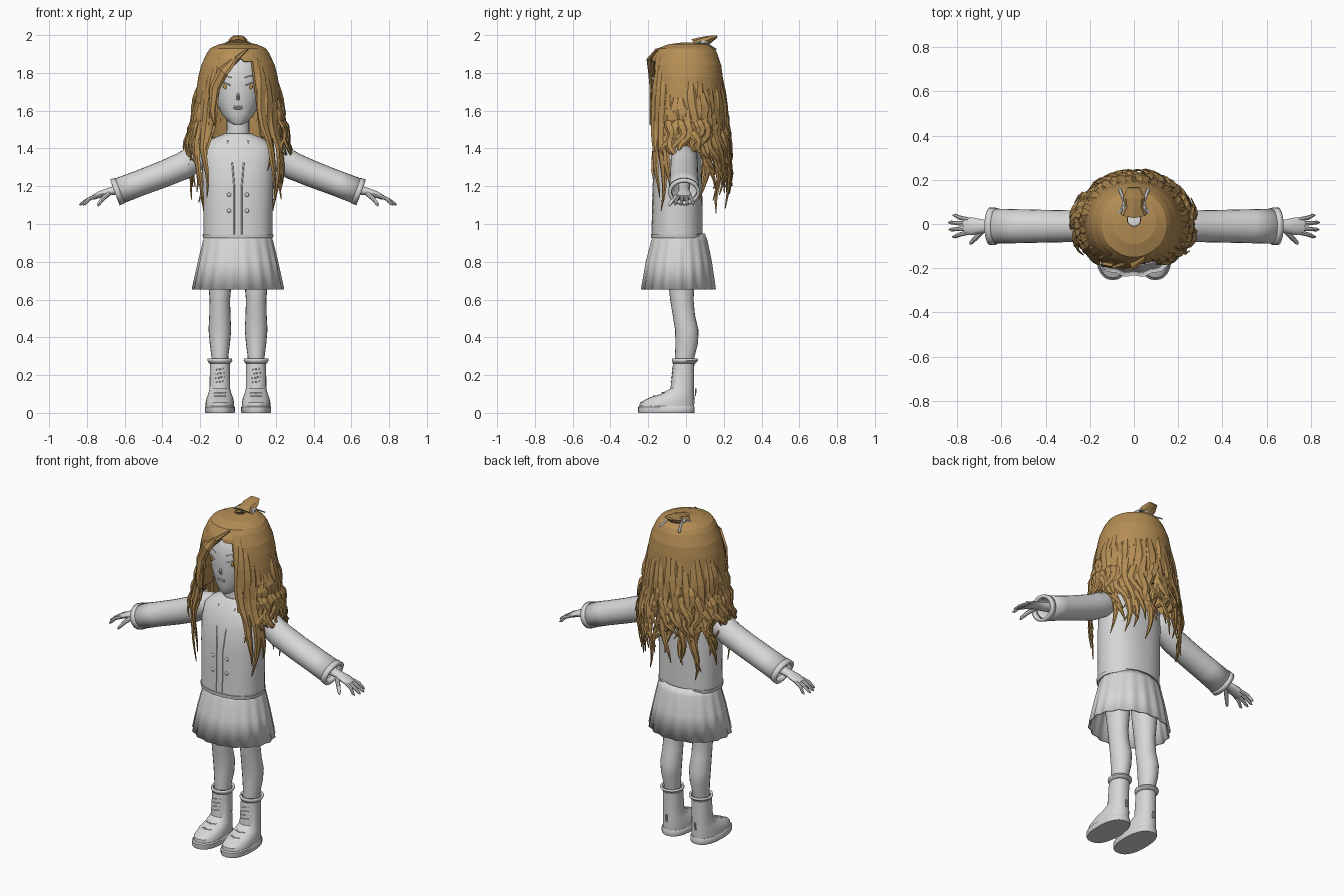
import bpy, bmesh, math, random
from mathutils import Vector

if "Cube" in bpy.data.objects:
    bpy.data.objects.remove(bpy.data.objects["Cube"])
random.seed(4)


def material(name, colour):
    m = bpy.data.materials.new(name)
    m.use_nodes = True
    m.diffuse_color = (*colour, 1)
    m.node_tree.nodes["Principled BSDF"].inputs["Base Color"].default_value = (*colour, 1)
    return m


GREY = material("plain grey", (.68, .68, .68))
HAIR = material("hair brown", (.46, .27, .09))
IRIS = material("iris amber", (.5, .27, .06))


def skin(name, rings, mat=GREY, smooth=True, caps=True, thick=0):
    """Bridge a list of equal rings of points into one object."""
    bm = bmesh.new()
    loops = [[bm.verts.new(p) for p in ring] for ring in rings]
    n = len(loops[0])
    for low, high in zip(loops, loops[1:]):
        for i in range(n):
            j = (i + 1) % n
            bm.faces.new((low[i], low[j], high[j], high[i]))
    if caps:
        bm.faces.new(loops[0])
        bm.faces.new(loops[-1])
    bmesh.ops.recalc_face_normals(bm, faces=bm.faces)
    mesh = bpy.data.meshes.new(name)
    bm.to_mesh(mesh)
    bm.free()
    mesh.materials.append(mat)
    if smooth:
        mesh.shade_smooth()
        mesh.set_sharp_from_angle(angle=math.radians(40))
    obj = bpy.data.objects.new(name, mesh)
    bpy.context.collection.objects.link(obj)
    if thick:
        mod = obj.modifiers.new("thickness", "SOLIDIFY")
        mod.thickness = thick
        mod.offset = -1
    return obj


def power(v, e):
    return math.copysign(abs(v) ** e, v)


def stack(name, rows, cx=0, n=32, square=2, folds=0, **kw):
    """Level rings; each row is z, half width, half depth, centre y."""
    rings = []
    for k, (z, rx, ry, cy) in enumerate(rows):
        ring = []
        for i in range(n):
            a = math.tau * i / n
            f = 1 + folds * k / (len(rows) - 1) * math.cos(18 * a)
            ring.append((cx + f * rx * power(math.cos(a), 2 / square),
                         cy + f * ry * power(math.sin(a), 2 / square), z))
        rings.append(ring)
    return skin(name, rings, **kw)


def sweep(name, path, side, n=12, **kw):
    """Ellipses along a path; each point is x, y, z, half side, half thickness."""
    pts = [Vector(p[:3]) for p in path]
    rings = []
    for i, p in enumerate(path):
        t = (pts[min(i + 1, len(pts) - 1)] - pts[max(i - 1, 0)]).normalized()
        u = Vector(side)
        u = (u - t * u.dot(t)).normalized()
        v = t.cross(u)
        angles = [math.tau * k / n for k in range(n)]
        rings.append([pts[i] + u * p[3] * math.cos(a) + v * p[4] * math.sin(a) for a in angles])
    return skin(name, rings, **kw)


def sample(rows, z):
    """Interpolate rows that are sorted upward by z."""
    for a, b in zip(rows, rows[1:]):
        if z <= b[0]:
            t = max(0, (z - a[0]) / (b[0] - a[0]))
            return [p + (q - p) * t for p, q in zip(a, b)][1:]
    return rows[-1][1:]


def front(rows, x, z, square=2):
    rx, ry, cy = sample(rows, z)
    return cy - ry * max(0, 1 - abs(x / rx) ** square) ** (1 / square)


def trim(name, rows, points, r, square=2, mat=GREY):
    """Thin raised line lying on the front of a stacked body."""
    path = [(x, front(rows, x, z, square), z, r, r) for x, z in points]
    side = (0, 0, 1) if abs(points[0][1] - points[-1][1]) < .02 else (1, 0, 0)
    return sweep(name, path, side, n=6, mat=mat)


def ball(name, centre, r, mat=GREY):
    bm = bmesh.new()
    bmesh.ops.create_uvsphere(bm, u_segments=12, v_segments=8, radius=1)
    for v in bm.verts:
        v.co = Vector(centre) + Vector(c * s for c, s in zip(v.co, r))
    mesh = bpy.data.meshes.new(name)
    bm.to_mesh(mesh)
    bm.free()
    mesh.materials.append(mat)
    mesh.shade_smooth()
    bpy.context.collection.objects.link(bpy.data.objects.new(name, mesh))


# Jacket, collar and skirt
JACKET = [(.93, .183, .135, -.047), (1.05, .183, .133, -.045), (1.2, .187, .13, -.045),
          (1.33, .19, .122, -.04), (1.41, .185, .105, -.025), (1.45, .14, .085, -.02),
          (1.475, .08, .065, -.02)]
stack("jacket", JACKET, square=2.3, n=40)
stack("jacket_hem", [(.925, .185, .138, -.047), (.945, .188, .14, -.047)], square=2.3, n=40)
stack("collar", [(1.445, .09, .075, -.02), (1.48, .078, .068, -.02)], caps=False, thick=.01)
stack("skirt", [(.95, .17, .135, -.035), (.91, .185, .15, -.035), (.8, .21, .175, -.038),
                (.655, .24, .197, -.04)], n=144, folds=.022, caps=False, thick=.008)
for s in (1, -1):
    trim("front_edge", JACKET, [(s * .02, z) for z in (.94, 1.05, 1.2)], .003, 2.3)
    trim("lapel", JACKET, [(s * .02, 1.2), (s * .03, 1.32), (s * .055, 1.44)], .004, 2.3)
    for z in (1.07, 1.155):
        ball("button", (s * .047, front(JACKET, .047, z, 2.3), z), (.011, .006, .011))

# Head, neck and face
HEAD = [(1.525, .02, .02, -.115), (1.54, .05, .05, -.095), (1.58, .085, .095, -.06),
        (1.65, .12, .13, -.035), (1.75, .148, .15, -.02), (1.85, .14, .145, -.01),
        (1.9, .1, .11, 0), (1.92, .04, .04, 0)]
stack("head", HEAD)
stack("neck", [(1.43, .068, .06, -.02), (1.5, .06, .056, -.02), (1.6, .06, .056, -.02)], n=20)
sweep("nose", [(0, -.155, 1.7, .005, .006), (0, -.166, 1.675, .009, .014),
               (0, -.16, 1.655, .008, .008)], (1, 0, 0), n=8)
for z in (1.613, 1.622):
    trim("lip", HEAD, [(-.022, z), (0, z - .002), (.022, z)], .005)
for s in (1, -1):
    ball("iris", (s * .068, front(HEAD, .068, 1.728), 1.728), (.011, .004, .015), IRIS)
    trim("upper_lid", HEAD, [(s * .04, 1.735), (s * .07, 1.748), (s * .1, 1.74)], .003)
    trim("eyebrow", HEAD, [(s * .035, 1.775), (s * .07, 1.785), (s * .105, 1.775)], .003)

# Arms and hands
for s in (1, -1):
    arm = [(.13, 1.385, .055, .06), (.2, 1.365, .07, .072), (.29, 1.308, .072, .073),
           (.4, 1.262, .074, .07), (.53, 1.213, .077, .068), (.648, 1.168, .08, .07)]
    sweep("sleeve", [(s * x, -.01, z, ry, rz) for x, z, ry, rz in arm], (0, 1, 0), n=24,
          caps=False, thick=.012)
    cuff = [(.625, 1.177, .084, .072), (.652, 1.167, .085, .073)]
    sweep("cuff", [(s * x, -.01, z, ry, rz) for x, z, ry, rz in cuff], (0, 1, 0), n=24,
          caps=False, thick=.018)
    palm = [(.5, 1.225, .035, .035), (.65, 1.178, .028, .024), (.69, 1.17, .031, .02),
            (.73, 1.157, .04, .018), (.768, 1.14, .036, .013)]
    sweep("hand", [(s * x, -.01, z, ry, rz) for x, z, ry, rz in palm], (0, 1, 0), n=14)
    for k, tip in enumerate((.822, .838, .84, .82)):
        y = -.038 + .019 * k
        spread = (y + .01) * 1.7 - .01
        sweep("finger", [(s * .745, y, 1.15, .01, .01), (s * .79, (y + spread) / 2, 1.132, .01, .01),
                         (s * (tip - .01), spread, 1.107, .008, .008),
                         (s * tip, spread, 1.1, .003, .003)], (0, 1, 0), n=8)
    sweep("thumb", [(s * .685, -.03, 1.16, .014, .013), (s * .715, -.062, 1.135, .012, .012),
                    (s * .738, -.085, 1.105, .009, .009), (s * .742, -.09, 1.095, .003, .003)],
          (0, 1, 0), n=8)

# Legs and boots
BOOT = [(.03, .076, .145, -.102), (.055, .075, .144, -.1), (.08, .07, .12, -.076),
        (.1, .062, .088, -.045), (.13, .054, .062, -.02), (.27, .053, .056, -.012)]
for s in (1, -1):
    x = s * .096
    stack("leg", [(.2, .042, .045, -.01), (.3, .045, .052, -.006), (.37, .054, .06, .004),
                  (.44, .06, .062, .004), (.52, .056, .059, -.012), (.6, .054, .062, -.022),
                  (.75, .068, .075, -.025), (.92, .075, .085, -.03)], x, n=20)
    stack("boot", BOOT, x, square=2.2, n=28)
    stack("sole", [(0, .077, .148, -.104), (.006, .08, .15, -.104), (.03, .08, .15, -.104),
                   (.036, .075, .145, -.102)], x, square=2.4, n=28)
    stack("boot_collar", [(.262, .057, .06, -.01), (.278, .066, .069, -.006),
                          (.288, .064, .067, -.006)], x, n=28, caps=False, thick=.012)
    sweep("heel_tab", [(x, .052, .13, .008, .004), (x, .05, .09, .008, .004)], (1, 0, 0), n=6)
    for k in range(4):
        z = .165 + k * .022
        lace = trim("lace", BOOT, [(-.024, z - .004), (0, z), (.024, z + .004)], .004)
        lace.location.x = x
    for z in (.088, .105):
        lace = trim("shoe_lace", BOOT, [(-.03, z), (0, z), (.03, z)], .005)
        lace.location.x = x

# Hair shell with a parted hairline; the same envelope guides the locks
SHAPE = [(1, .245, .232, .005), (1.25, .25, .228, .005), (1.4, .262, .22, .003),
         (1.5, .238, .21, .003), (1.6, .23, .205, 0), (1.7, .222, .2, 0), (1.8, .207, .193, 0),
         (1.88, .183, .18, 0), (1.93, .147, .15, 0), (1.952, .1, .1, .01), (1.962, .03, .03, .02)]


def around(deg, z, out=0):
    rx, ry, cy = sample(SHAPE, z)
    a = math.radians(deg)
    return Vector((math.sin(a) * (rx + out), cy - math.cos(a) * (ry + out), z))


def hairline(deg):
    if -31 < deg < 10:
        return 1.76 + (deg + 31) * .0033
    if 10 <= deg < 29:
        return 1.86
    return 1.46


angles = [-180 + 5 * i for i in range(72)]
crown = [1.962, 1.952, 1.93, 1.905]
shell = [[around(d, z) for d in angles] for z in crown]
for k in range(1, 8):
    shell.append([around(d, 1.905 + (hairline(d) - 1.905) * k / 7) for d in angles])
skin("hair_cap", shell, mat=HAIR, smooth=False, caps=False, thick=.015)


def lock(deg, top, tip, width, out, sway):
    """One wavy tapering lock hanging on the hair envelope."""
    phase, steps, path = random.uniform(0, 6), 11, []
    for k in range(steps + 1):
        t = k / steps
        z = top + (tip - top) * t
        d = deg + sway * t * math.sin(7.5 * t + phase)
        p = around(d, z, out * min(1, 4 * t) - .012 + .012 * math.sin(9 * t + phase) * t)
        w = width * min(1, .35 + 2.5 * t) * (1 - t ** 2.2) + .002
        path.append((*p, w, .35 * w + .002))
    a = math.radians(deg)
    sweep("hair_lock", path, (math.cos(a), math.sin(a), 0), n=6, mat=HAIR, smooth=False)


# Long locks at the front, short over the shoulders, long again down the back
for s in (1, -1):
    for deg, top, tip in ((37, 1.88, 1.28), (45, 1.85, 1.14), (54, 1.8, 1.07), (62, 1.72, 1.17)):
        lock(s * deg, top, tip, .036, .012, 6)
    for deg in range(66, 116, 8):
        lock(s * deg, random.uniform(1.65, 1.8), random.uniform(1.33, 1.42), .038, .016, 8)
        lock(s * deg, 1.58, random.uniform(1.3, 1.38), .03, .032, 12)
    for deg in range(112, 180, 9):
        lock(s * deg, random.uniform(1.7, 1.82), random.uniform(1.04, 1.22), .038, .014, 9)
        lock(s * (deg + 4), random.uniform(1.55, 1.68), random.uniform(1.15, 1.34), .03, .022, 12)
sweep("swept_bang", [(.05, -.15, 1.925, .012, .006), (-.01, -.185, 1.875, .026, .01),
                     (-.08, -.19, 1.805, .03, .012), (-.122, -.182, 1.72, .028, .012),
                     (-.135, -.185, 1.6, .02, .01), (-.125, -.19, 1.52, .003, .002)],
      (1, 0, .8), n=6, mat=HAIR, smooth=False)

# Top knot with its tied band
sweep("top_knot", [(0, .06, 1.94, .07, .05), (0, .085, 1.962, .045, .03), (0, .12, 1.975, .05, .022),
                   (0, .165, 1.994, .03, .006)], (1, 0, 0), n=8, mat=HAIR, smooth=False)
stack("hair_band", [(1.955, .055, .045, .085), (1.968, .055, .045, .085)], n=20,
      caps=False, thick=.012)
for s in (1, -1):
    for y, z in ((.05, 1.955), (.16, 1.925)):
        sweep("band_end", [(s * .04, .09, 1.968, .008, .005), (s * .066, y, z, .008, .004)],
              (1, 0, 0), n=6)
